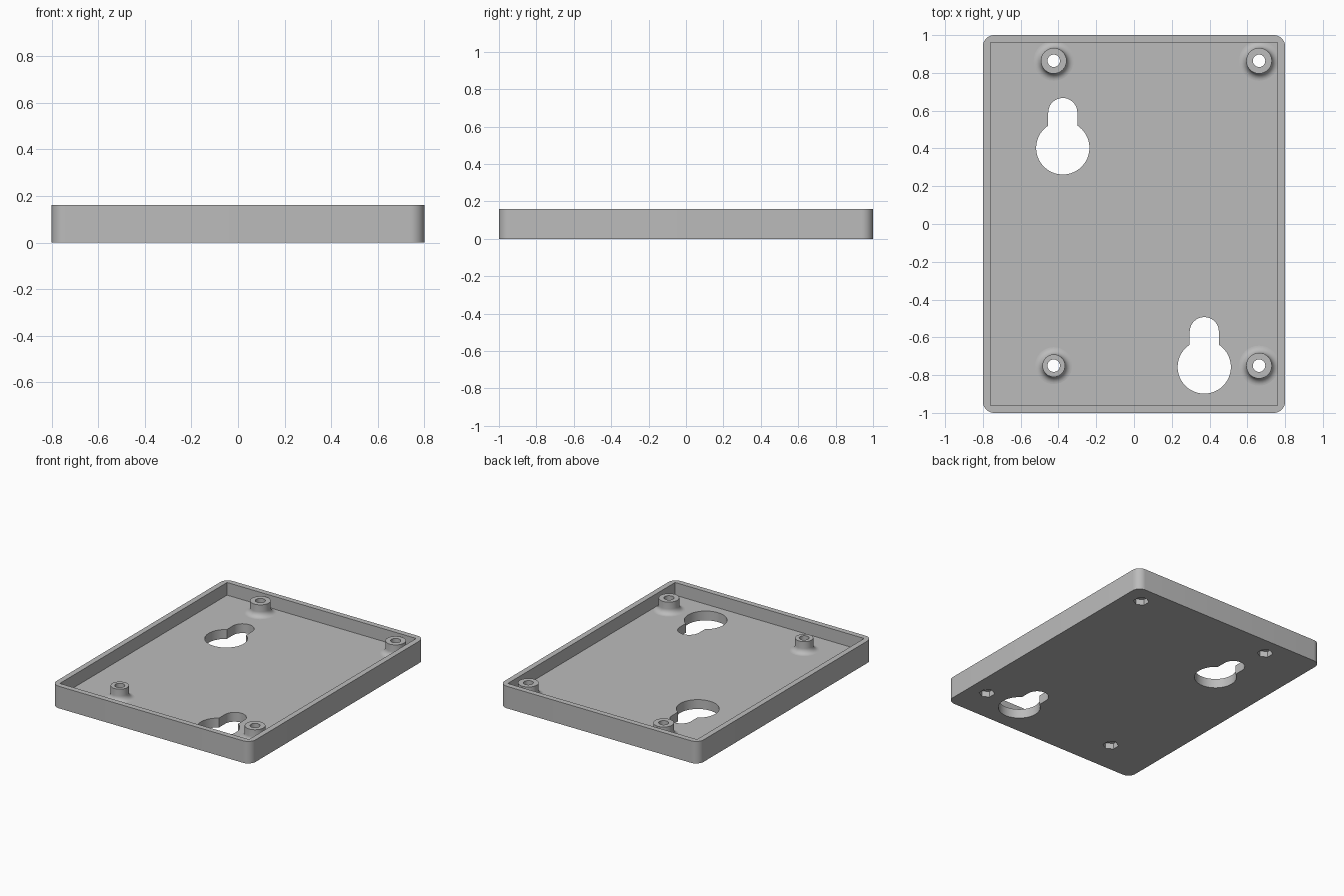
import bpy, bmesh, math

if "Cube" in bpy.data.objects:
    bpy.data.objects.remove(bpy.data.objects["Cube"])

FLOOR, HEIGHT, WALL = 0.068, 0.16, 0.04
BOSSES = [(-0.425, 0.864, 0.068), (0.662, 0.864, 0.068),
          (0.662, -0.75, 0.068), (-0.425, -0.75, 0.06)]
KEYHOLES = [(-0.377, 0.403), (0.372, -0.757)]
HOLE_R = 0.033

grey = bpy.data.materials.new("plain grey")
grey.diffuse_color = (0.5, 0.5, 0.5, 1)
grey.use_nodes = True
grey.node_tree.nodes["Principled BSDF"].inputs["Base Color"].default_value = grey.diffuse_color


def make_object(name, bm):
    bmesh.ops.recalc_face_normals(bm, faces=bm.faces)
    mesh = bpy.data.meshes.new(name)
    bm.to_mesh(mesh)
    bm.free()
    mesh.materials.append(grey)
    ob = bpy.data.objects.new(name, mesh)
    bpy.context.collection.objects.link(ob)
    return ob


def prism(name, outline, z0, z1):
    """Extrude a closed 2D outline from z0 to z1."""
    bm = bmesh.new()
    face = bm.faces.new([bm.verts.new((x, y, z0)) for x, y in outline])
    ext = bmesh.ops.extrude_face_region(bm, geom=[face])["geom"]
    for v in ext:
        if isinstance(v, bmesh.types.BMVert):
            v.co.z = z1
    return make_object(name, bm)


def arc(cx, cy, r, a0, a1, n):
    """Points on an arc, angles in degrees."""
    angles = [math.radians(a0 + (a1 - a0) * i / n) for i in range(n + 1)]
    return [(cx + r * math.cos(a), cy + r * math.sin(a)) for a in angles]


def rounded_rect(hx, hy, r):
    corners = [(hx, hy), (-hx, hy), (-hx, -hy), (hx, -hy)]
    points = []
    for i, (x, y) in enumerate(corners):
        points += arc(x - math.copysign(r, x), y - math.copysign(r, y),
                      r, 90 * i, 90 * i + 90, 10)
    return points


def keyhole(cx, cy, big=0.141, small=0.077, offset=0.187):
    """Large round opening with a narrow rounded slot above it."""
    a = math.degrees(math.acos(small / big))
    return (arc(cx, cy, big, 180 - a, 360 + a, 48)
            + arc(cx, cy + offset, small, 0, 180, 24))


def select_only(ob):
    bpy.ops.object.select_all(action="DESELECT")
    ob.select_set(True)
    bpy.context.view_layer.objects.active = ob


def cut(target, cutter):
    mod = target.modifiers.new("cut", "BOOLEAN")
    mod.operation, mod.solver, mod.object = "DIFFERENCE", "EXACT", cutter
    select_only(target)
    bpy.ops.object.modifier_apply(modifier=mod.name)
    bpy.data.objects.remove(cutter)


def smooth(ob):
    select_only(ob)
    bpy.ops.object.shade_smooth_by_angle(angle=math.radians(30))


# Shallow tray with rounded outer corners and a square-cornered pocket
tray = prism("tray", rounded_rect(0.8, 1.0, 0.06), 0, HEIGHT)
ix, iy = 0.8 - WALL, 1.0 - WALL
cut(tray, prism("pocket_cutter", [(-ix, -iy), (ix, -iy), (ix, iy), (-ix, iy)],
                FLOOR, HEIGHT + 0.1))

# Keyhole openings through the floor
for x, y in KEYHOLES:
    cut(tray, prism("keyhole_cutter", keyhole(x, y), -0.1, 0.12))

# Screw holes through the floor and hexagonal nut recesses underneath
for x, y, r in BOSSES:
    cut(tray, prism("screw_cutter", arc(x, y, HOLE_R, 0, 348.75, 31), -0.1, 0.12))
    cut(tray, prism("nut_cutter", arc(x, y, 0.053, 30, 330, 5), -0.1, 0.042))
smooth(tray)

# Hollow screw bosses with a filleted foot
FILLET, TOP, SEGMENTS = 0.038, 0.155, 32
for x, y, r in BOSSES:
    profile = [(HOLE_R, FLOOR), (HOLE_R, TOP), (r, TOP)]
    profile += arc(r + FILLET, FLOOR + FILLET, FILLET, 180, 270, 8)
    bm = bmesh.new()
    rings = []
    for i in range(SEGMENTS):
        a = math.tau * i / SEGMENTS
        rings.append([bm.verts.new((x + p * math.cos(a), y + p * math.sin(a), z))
                      for p, z in profile])
    for i in range(SEGMENTS):
        one, two = rings[i], rings[(i + 1) % SEGMENTS]
        for j in range(len(profile) - 1):
            bm.faces.new((one[j], two[j], two[j + 1], one[j + 1]))
    boss = make_object("screw_boss", bm)
    # Open-based ring: make sure the rim faces up
    rim = max(boss.data.polygons, key=lambda p: p.center.z)
    if rim.normal.z < 0:
        boss.data.flip_normals()
    smooth(boss)
